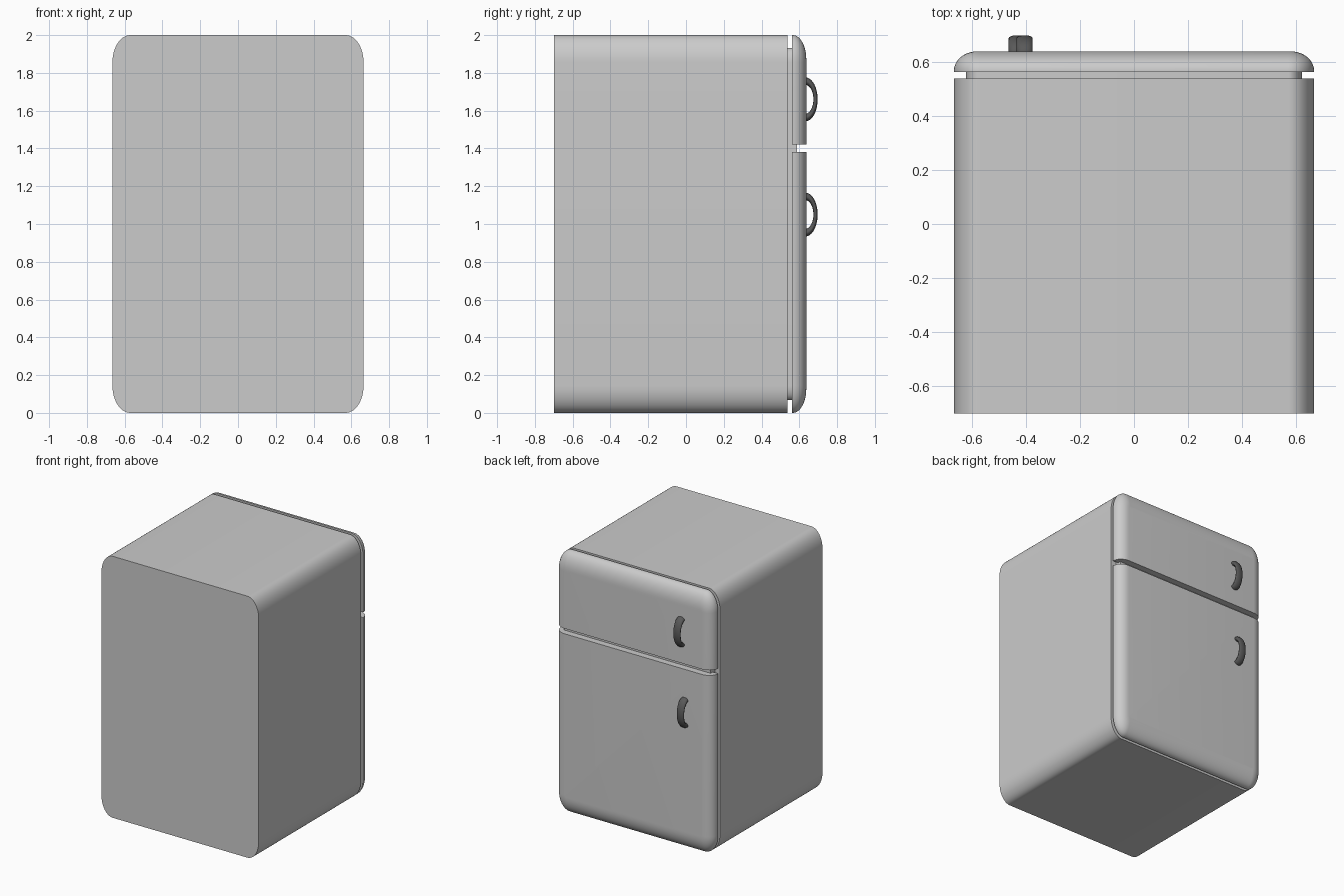
import bpy, bmesh, math

if "Cube" in bpy.data.objects:
    bpy.data.objects.remove(bpy.data.objects["Cube"])

HALF_W, HEIGHT = 0.665, 2.0
CORNER_X, CORNER_Z = 0.095, 0.145


def outline(inset_x, inset_z, steps=12):
    """Rounded rectangle in XZ with elliptical corners, inset from the full size."""
    hx, hz = HALF_W - inset_x, HEIGHT / 2 - inset_z
    rx, rz = max(CORNER_X - inset_x, 0.01), max(CORNER_Z - inset_z, 0.015)
    pts = []
    for k, (sx, sz) in enumerate([(1, 1), (-1, 1), (-1, -1), (1, -1)]):
        for i in range(steps + 1):
            a = math.pi / 2 * (k + i / steps)
            pts.append((sx * (hx - rx) + rx * math.cos(a),
                        HEIGHT / 2 + sz * (hz - rz) + rz * math.sin(a)))
    return pts


def loft(bm, rings, capped=True):
    n = len(rings[0])
    loops = [[bm.verts.new(p) for p in ring] for ring in rings]
    for a, b in zip(loops, loops[1:]):
        for i in range(n):
            j = (i + 1) % n
            bm.faces.new((a[i], a[j], b[j], b[i]))
    if capped:
        bm.faces.new(loops[0][::-1])
        bm.faces.new(loops[-1])


def finish(bm, name, angle=35):
    bmesh.ops.recalc_face_normals(bm, faces=bm.faces)
    mesh = bpy.data.meshes.new(name)
    bm.to_mesh(mesh)
    bm.free()
    obj = bpy.data.objects.new(name, mesh)
    bpy.context.collection.objects.link(obj)
    bpy.ops.object.select_all(action='DESELECT')
    obj.select_set(True)
    bpy.context.view_layer.objects.active = obj
    bpy.ops.object.shade_smooth_by_angle(angle=math.radians(angle))
    return obj


def slab(name, layers, keep_above=None, keep_below=None):
    """Stack of outlines along y, optionally cut flat at a height."""
    bm = bmesh.new()
    loft(bm, [[(x, y, z) for x, z in outline(ix, iz)] for y, ix, iz in layers])
    for height, above in ((keep_above, True), (keep_below, False)):
        if height is None:
            continue
        cut = bmesh.ops.bisect_plane(
            bm, geom=bm.verts[:] + bm.edges[:] + bm.faces[:],
            plane_co=(0, 0, height), plane_no=(0, 0, 1),
            clear_inner=above, clear_outer=not above)
        edges = [e for e in cut['geom_cut'] if isinstance(e, bmesh.types.BMEdge)]
        bmesh.ops.holes_fill(bm, edges=edges, sides=0)
    return finish(bm, name)


def handle(name, x, z):
    """Bowed grip with an oval section."""
    bm = bmesh.new()
    rings = []
    for i in range(25):
        a = math.radians(-102 + 204 * i / 24)
        ring = []
        for k in range(20):
            t = math.tau * k / 20
            r = 0.096 + 0.020 * math.cos(t)
            ring.append((x + 0.03 * math.sin(t),
                         0.632 + r * math.cos(a) * 0.56,
                         z + r * math.sin(a)))
        rings.append(ring)
    loft(bm, rings)
    grip = finish(bm, name, 50)
    grip.data.materials.append(dark)


dark = bpy.data.materials.new("dark_grip")
dark.diffuse_color = (0.10, 0.10, 0.10, 1)
dark.use_nodes = True
dark.node_tree.nodes["Principled BSDF"].inputs["Base Color"].default_value = dark.diffuse_color

# Cabinet and the recessed seal behind the doors
slab("cabinet", [(-0.70, 0, 0), (0.538, 0, 0)])
slab("door_seal", [(0.53, 0.045, 0.068), (0.587, 0.045, 0.068)])

# Doors: one rounded-over front shape, split at the gap
door = [(0.561, 0, 0)]
for i in range(11):
    a = math.pi / 2 * i / 10
    s = 1 - math.cos(a)
    door.append((0.566 + 0.071 * math.sin(a), 0.085 * s, 0.13 * s))
slab("freezer_door", door, keep_above=1.42)
slab("fridge_door", door, keep_below=1.38)

# Handles
handle("freezer_handle", -0.404, 1.66)
handle("fridge_handle", -0.433, 1.05)
